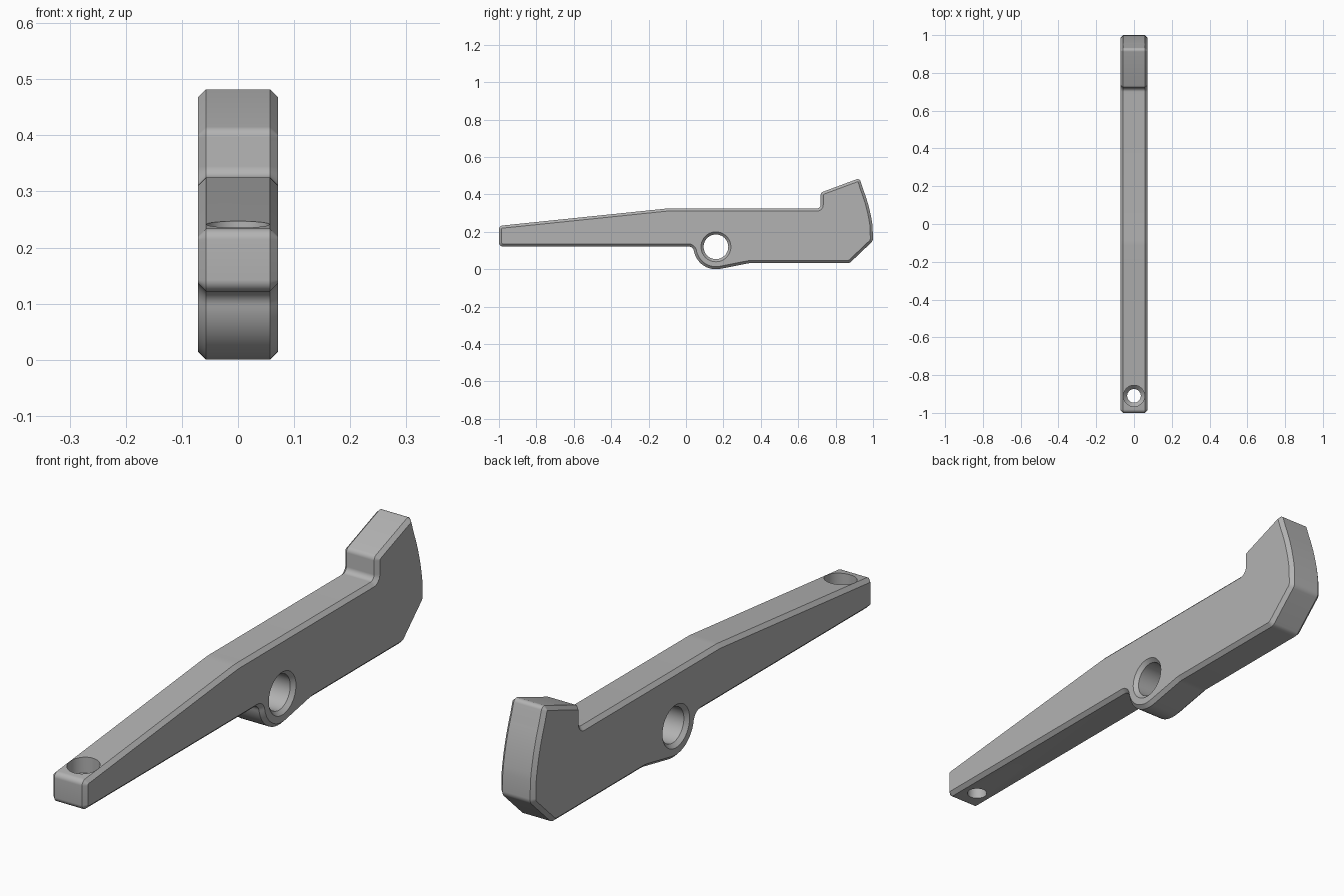
import bpy, bmesh
from math import sin, cos, tan, radians
from mathutils import Vector, Matrix

if "Cube" in bpy.data.objects:
    bpy.data.objects.remove(bpy.data.objects["Cube"], do_unlink=True)

HALF, CHAMFER = 0.071, 0.014
HUB, HUB_R = (0.16, 0.12), 0.12

steel = bpy.data.materials.new("grey steel")
steel.use_nodes = True
steel.diffuse_color = (0.45, 0.45, 0.45, 1)
steel.node_tree.nodes["Principled BSDF"].inputs["Base Color"].default_value = steel.diffuse_color


def arc(centre, r, start, end, n):
    angles = [radians(start + (end - start) * i / n) for i in range(n + 1)]
    return [Vector((centre[0] + r * cos(a), centre[1] + r * sin(a))) for a in angles]


def fillet(before, corner, after, r, n=6):
    """Round one corner of a path."""
    before, corner, after = Vector(before), Vector(corner), Vector(after)
    u, v = (before - corner).normalized(), (after - corner).normalized()
    half = u.angle(v) / 2
    c = corner + (u + v).normalized() * (r / sin(half))
    a, b = corner + u * (r / tan(half)) - c, corner + v * (r / tan(half)) - c
    return [c + a.lerp(b, i / n).normalized() * r for i in range(n + 1)]


def inset(points, d):
    """Move a counterclockwise outline inwards by d."""
    result = []
    for i, p in enumerate(points):
        e1 = (p - points[i - 1]).normalized()
        e2 = (points[(i + 1) % len(points)] - p).normalized()
        n1, n2 = Vector((-e1.y, e1.x)), Vector((-e2.y, e2.x))
        result.append(p + (n1 + n2) * (d / (1 + n1.dot(n2))))
    return result


def skin(name, rings):
    """Join closed rings of equal length and cap both ends."""
    bm = bmesh.new()
    loops = [[bm.verts.new(p) for p in ring] for ring in rings]
    n = len(loops[0])
    for a, b in zip(loops, loops[1:]):
        for i in range(n):
            bm.faces.new((a[i], a[(i + 1) % n], b[(i + 1) % n], b[i]))
    bm.faces.new(loops[0][::-1])
    bm.faces.new(loops[-1])
    bmesh.ops.recalc_face_normals(bm, faces=bm.faces)
    mesh = bpy.data.meshes.new(name)
    bm.to_mesh(mesh)
    bm.free()
    mesh.materials.append(steel)
    obj = bpy.data.objects.new(name, mesh)
    bpy.context.collection.objects.link(obj)
    return obj


def drill(target, name, profile, matrix):
    """Cut a turned (height, radius) profile out of the target."""
    rings = [[matrix @ Vector((p.x, p.y, h)) for p in arc((0, 0), r, 0, 352.5, 47)]
             for h, r in profile]
    cutter = skin(name, rings)
    cutter.hide_render = True
    mod = target.modifiers.new(name, "BOOLEAN")
    mod.object, mod.operation, mod.solver = cutter, "DIFFERENCE", "EXACT"
    bpy.context.view_layer.objects.active = target
    bpy.ops.object.modifier_apply(modifier=name)
    bpy.data.objects.remove(cutter, do_unlink=True)


# Lever outline in the (y, z) plane: underside, hub, hooked tail, top
front_low, front_high = (-1, 0.122), (-1, 0.232)
crest, step_low, step_high = (-0.1, 0.325), (0.72, 0.325), (0.72, 0.41)
tip, heel, belly = (0.928, 0.487), (0.875, 0.033), (0.34, 0.033)
tail = arc(HUB, 0.845, 2.5, 23, 12)
tail_low = (1.0, 0.152)

outline = fillet(front_high, front_low, (0, 0.122), 0.02)
outline += arc((0.013, 0.092), 0.03, 90, -11, 8)[:-1][:7]
outline += arc(HUB, HUB_R, 193, 280, 14)
outline += fillet(HUB[:1] + (0.0,), belly, heel, 0.1, 3)
outline += fillet(belly, heel, tail_low, 0.03)
outline += fillet(heel, tail_low, tail[3], 0.03)
outline += tail[3:-1]
outline += fillet(tail[-2], tip, step_high, 0.016)
outline += fillet(tip, step_high, step_low, 0.02)
outline += fillet(step_high, step_low, crest, 0.02)
outline += fillet(step_low, crest, front_high, 0.3, 3)
outline += fillet(crest, front_high, front_low, 0.02)

# Chamfered lever body
inner = inset(outline, CHAMFER)
layers = [(-HALF, inner), (CHAMFER - HALF, outline), (HALF - CHAMFER, outline), (HALF, inner)]
lever = skin("lever_body", [[(x, p.x, p.y) for p in pts] for x, pts in layers])

# Pivot hole, chamfered on both sides
flare = 0.08
side = [(HALF + 0.01, flare + 0.01), (HALF - CHAMFER, flare - CHAMFER)]
pivot = [(-h, r) for h, r in side] + side[::-1]
drill(lever, "pivot_hole", pivot,
      Matrix.Translation((0, *HUB)) @ Matrix.Rotation(radians(90), 4, "Y"))

# Stepped vertical hole near the front end
drill(lever, "front_hole", [(0.05, 0.036), (0.165, 0.036), (0.187, 0.056), (0.4, 0.056)],
      Matrix.Translation((0, -0.91, 0)))

# Smooth curves, crisp chamfers
bpy.ops.object.select_all(action="DESELECT")
lever.select_set(True)
bpy.context.view_layer.objects.active = lever
bpy.ops.object.shade_smooth_by_angle(angle=radians(30))
